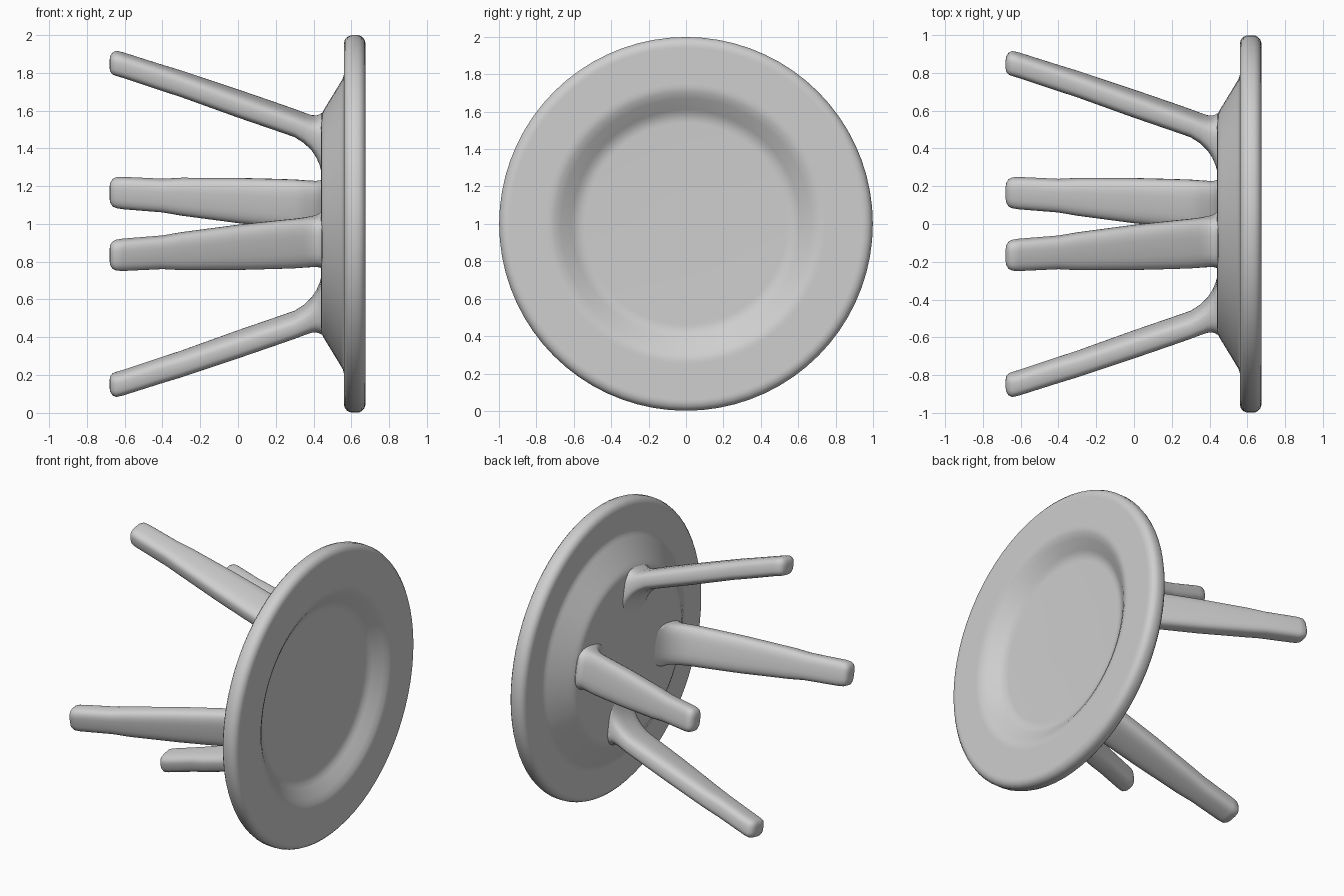
import bpy, bmesh, math

if "Cube" in bpy.data.objects:
    bpy.data.objects.remove(bpy.data.objects["Cube"])

grey = bpy.data.materials.new("plain grey")
grey.diffuse_color = (0.62, 0.62, 0.62, 1)
grey.use_nodes = True
grey.node_tree.nodes["Principled BSDF"].inputs["Base Color"].default_value = grey.diffuse_color


def loft(name, rings, angle):
    """Skin a list of equal point rings and cap both ends."""
    bm = bmesh.new()
    loops = [[bm.verts.new(p) for p in ring] for ring in rings]
    n = len(loops[0])
    for a, b in zip(loops, loops[1:]):
        for i in range(n):
            j = (i + 1) % n
            bm.faces.new((a[i], a[j], b[j], b[i]))
    bm.faces.new(loops[0][::-1])
    bm.faces.new(loops[-1])
    bmesh.ops.recalc_face_normals(bm, faces=bm.faces)
    mesh = bpy.data.meshes.new(name)
    bm.to_mesh(mesh)
    bm.free()
    mesh.materials.append(grey)
    obj = bpy.data.objects.new(name, mesh)
    bpy.context.collection.objects.link(obj)
    bpy.ops.object.select_all(action='DESELECT')
    obj.select_set(True)
    bpy.context.view_layer.objects.active = obj
    bpy.ops.object.shade_smooth_by_angle(angle=math.radians(angle))
    return obj


def turn(a, r, s):
    """Radial distance r and sideways offset s to y, z at angle a."""
    return (r * math.cos(a) - s * math.sin(a),
            1 + r * math.sin(a) + s * math.cos(a))


# Dished disc, turned around the x axis: (x, radius) from back to front.
# Close pairs of rings keep the flat areas flat under smooth shading.
profile = [(0.44, 0.54), (0.44, 0.56), (0.443, 0.58), (0.452, 0.60), (0.464, 0.62),
           (0.545, 0.753), (0.555, 0.77), (0.56, 0.79), (0.56, 0.81),
           (0.56, 0.94), (0.56, 0.955), (0.566, 0.976), (0.58, 0.991), (0.60, 0.999),
           (0.637, 0.999), (0.655, 0.991), (0.669, 0.976), (0.675, 0.955), (0.675, 0.94),
           (0.675, 0.75), (0.675, 0.73), (0.669, 0.705), (0.65, 0.67), (0.608, 0.61),
           (0.594, 0.588), (0.586, 0.56), (0.585, 0.54), (0.585, 0.10)]
SEG = 72
loft("dished_disc", [[(x, *turn(2 * math.pi * i / SEG, r, 0)) for i in range(SEG)]
                     for x, r in profile], 30)

# Splayed legs: (x, inner radius, outer radius, width) from tip to flared root
sections = [(-0.68, 0.845, 0.88, 0.06), (-0.676, 0.825, 0.902, 0.105),
            (-0.664, 0.81, 0.92, 0.142), (-0.645, 0.803, 0.928, 0.16),
            (-0.61, 0.793, 0.92, 0.168),
            (-0.40, 0.722, 0.852, 0.175), (-0.30, 0.69, 0.82, 0.198),
            (0.0, 0.582, 0.716, 0.238), (0.20, 0.513, 0.645, 0.255),
            (0.30, 0.478, 0.609, 0.262), (0.35, 0.445, 0.59, 0.264),
            (0.39, 0.405, 0.577, 0.267), (0.415, 0.365, 0.576, 0.27),
            (0.432, 0.325, 0.582, 0.28), (0.442, 0.285, 0.59, 0.29),
            (0.46, 0.285, 0.58, 0.29)]
N = 32


def rounded(v):
    return math.copysign(abs(v) ** 0.65, v)


for k, side in enumerate(("right", "upper", "left", "lower")):
    a = math.radians(11 + 90 * k)
    rings = []
    for x, inner, outer, width in sections:
        ring = []
        for i in range(N):
            t = 2 * math.pi * i / N
            r = (inner + outer) / 2 + (outer - inner) / 2 * rounded(math.cos(t))
            s = width / 2 * rounded(math.sin(t))
            ring.append((x, *turn(a, r, s)))
        rings.append(ring)
    loft(side + "_leg", rings, 60)
